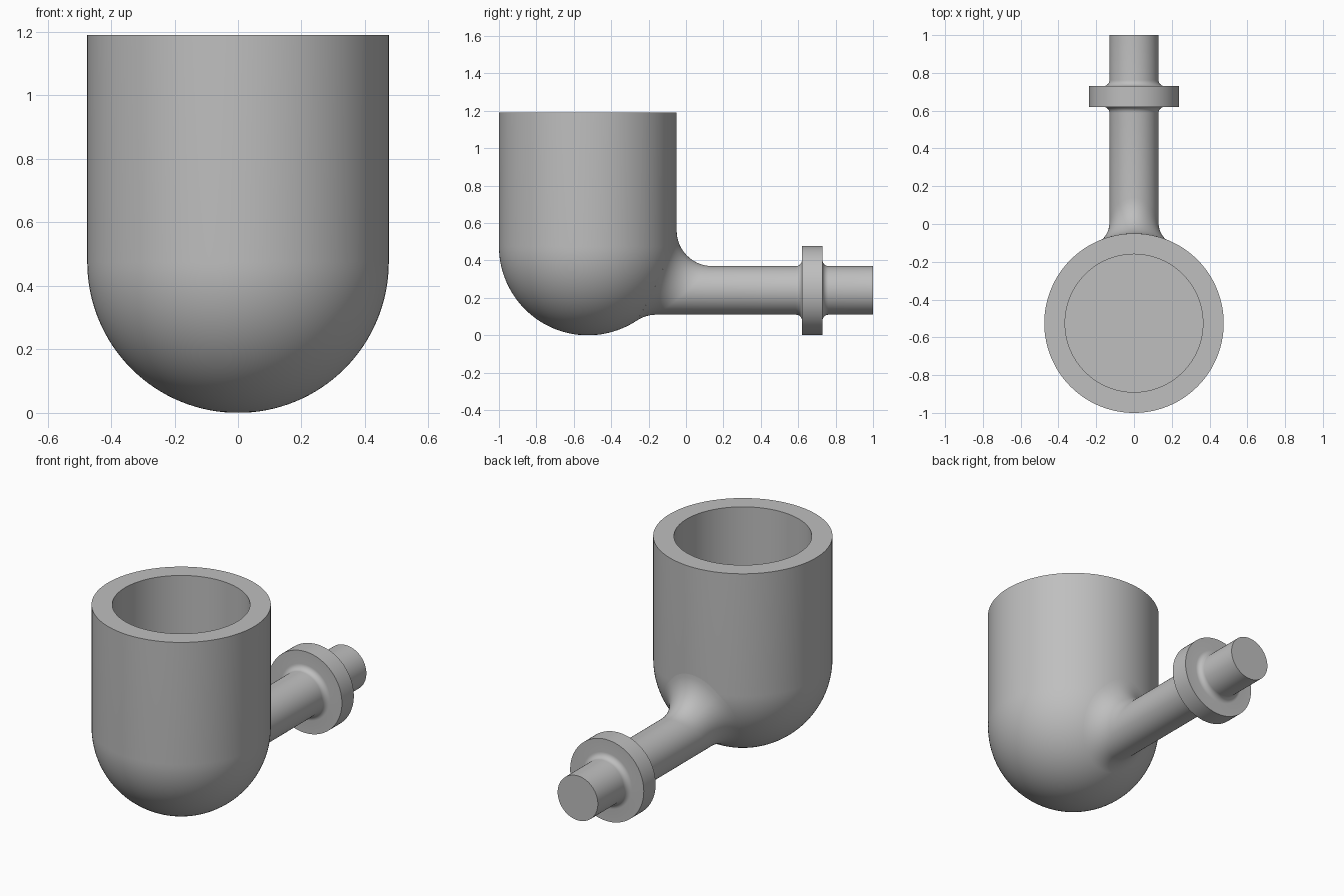
import bpy, bmesh
from math import sin, cos, pi, radians, sqrt
from mathutils import Vector

cube = bpy.data.objects.get("Cube")
if cube:
    bpy.data.objects.remove(cube, do_unlink=True)

grey = bpy.data.materials.new("plain grey")
grey.use_nodes = True
colour = (0.52, 0.52, 0.52, 1)
grey.diffuse_color = colour
grey.node_tree.nodes["Principled BSDF"].inputs["Base Color"].default_value = colour

SEG = 128
ANGLES = [2 * pi * i / SEG for i in range(SEG)]
BOWL_Y, BOWL_R, BOWL_TOP = -0.525, 0.475, 1.19
CAVITY_R, FLOOR_Z = 0.365, 0.475
STEM_Z, STEM_R, BLEND_R = 0.24, 0.13, 0.19


def loft(name, rings):
    """Skin a list of closed rings and cap both ends."""
    bm = bmesh.new()
    rows = [[bm.verts.new(p) for p in ring] for ring in rings]
    for a, b in zip(rows, rows[1:]):
        for i in range(SEG):
            j = (i + 1) % SEG
            bm.faces.new((a[i], b[i], b[j], a[j]))
    bm.faces.new(rows[0])
    bm.faces.new(rows[-1])
    bmesh.ops.recalc_face_normals(bm, faces=bm.faces)
    mesh = bpy.data.meshes.new(name)
    bm.to_mesh(mesh)
    bm.free()
    mesh.materials.append(grey)
    obj = bpy.data.objects.new(name, mesh)
    bpy.context.collection.objects.link(obj)
    bpy.ops.object.select_all(action="DESELECT")
    obj.select_set(True)
    bpy.context.view_layer.objects.active = obj
    bpy.ops.object.shade_smooth_by_angle(angle=radians(30))


# Bowl: round bottom, straight wall, flat rim and flat-floored cavity
profile = []
for k in range(1, 33):
    a = pi / 2 * k / 32
    profile.append((BOWL_R * sin(a), BOWL_R * (1 - cos(a))))
profile += [(BOWL_R, BOWL_TOP), (CAVITY_R, BOWL_TOP), (CAVITY_R, FLOOR_Z)]
loft("bowl", [[(r * cos(t), BOWL_Y + r * sin(t), z) for t in ANGLES]
              for r, z in profile])


def blend_column(t, steps=14):
    """Rolling-ball arc from the bowl surface to the stem surface."""
    out = Vector((cos(t), 0, sin(t)))
    centre = Vector((0, 0, STEM_Z)) + out * (STEM_R + BLEND_R)
    drop = min(centre.z - BOWL_R, 0)
    reach = BOWL_R + BLEND_R
    centre.y = BOWL_Y + sqrt(reach ** 2 - centre.x ** 2 - drop ** 2)
    to_bowl = Vector((-centre.x, BOWL_Y - centre.y, -drop)).normalized()
    return [centre + BLEND_R * to_bowl.slerp(-out, k / steps)
            for k in range(steps + 1)]


# Stem: buried root, blend into the bowl, tube and filleted flange
def stem_ring(r, y):
    return [(r * cos(t), y, STEM_Z + r * sin(t)) for t in ANGLES]


FLANGE_R, FLANGE_Y, FLANGE_HALF, FILLET = 0.238, 0.675, 0.055, 0.032
fillet = []
for k in range(9):
    a = pi / 2 * k / 8
    fillet.append((STEM_R + FILLET * (1 - cos(a)),
                   FLANGE_HALF + FILLET * (1 - sin(a))))
half = fillet + [(FLANGE_R, FLANGE_HALF)]
flange = [stem_ring(r, FLANGE_Y - d) for r, d in half]
flange += [stem_ring(r, FLANGE_Y + d) for r, d in reversed(half)]
blend = list(zip(*[blend_column(t) for t in ANGLES]))
loft("stem", [stem_ring(0.04, -0.3)] + blend + flange + [stem_ring(STEM_R, 1.0)])
